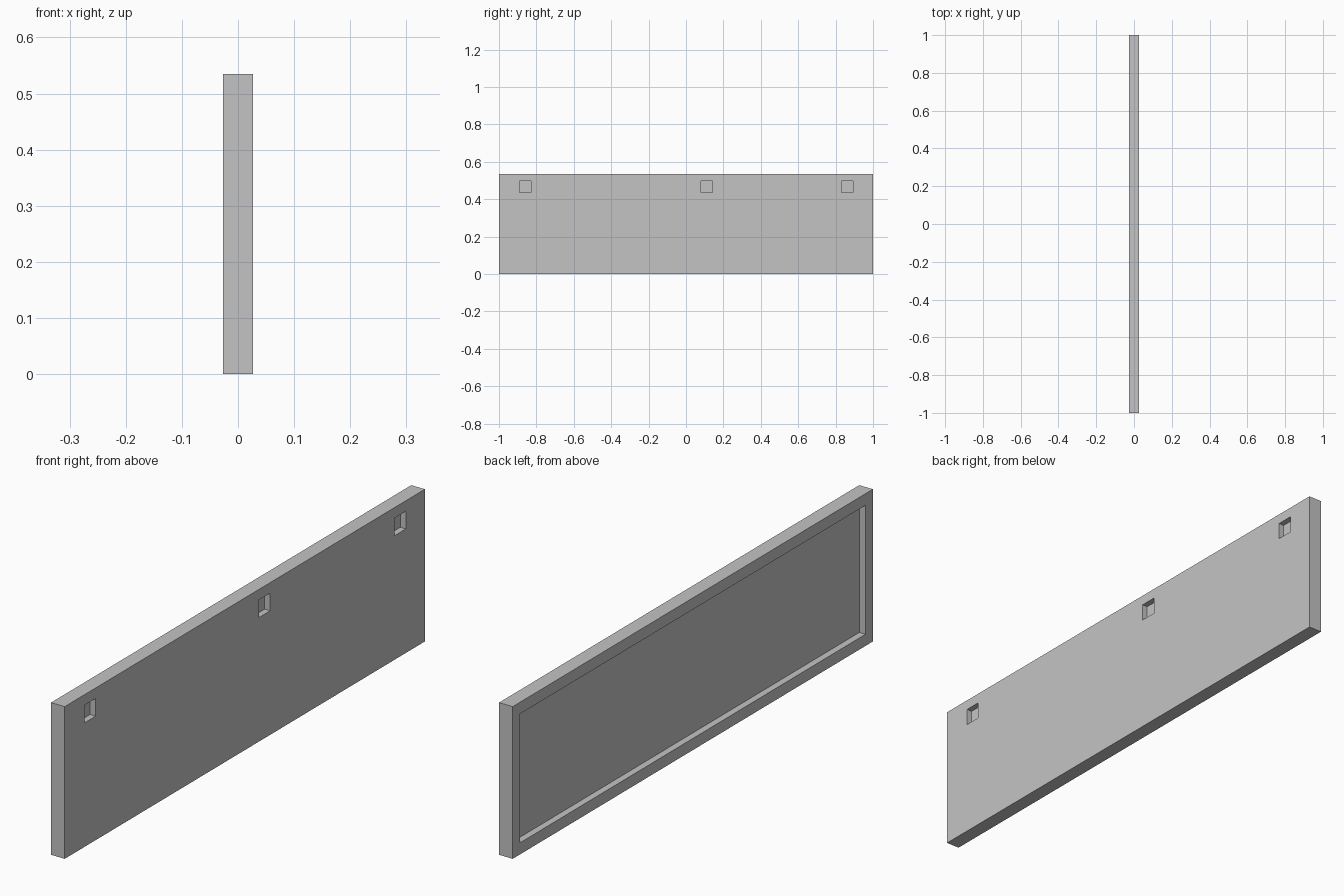
import bpy
import bmesh
from mathutils import Vector

cube = bpy.data.objects.get("Cube")
if cube:
    bpy.data.objects.remove(cube, do_unlink=True)

HALF_T, HALF_L, HEIGHT = 0.0265, 1.0, 0.535
BORDER, RECESS_DEPTH = 0.041, 0.024
SLOT_SIZE, SLOT_DEPTH, SLOT_Z = 0.062, 0.0215, 0.467
SLOT_CENTRES = (-0.859, 0.11, 0.863)
OVERLAP = 0.02

grey = bpy.data.materials.new("plain grey")
grey.use_nodes = True
grey.diffuse_color = (0.55, 0.55, 0.55, 1)
grey.node_tree.nodes["Principled BSDF"].inputs["Base Color"].default_value = grey.diffuse_color


def box(name, low, high):
    """Axis-aligned box between two corners."""
    low, high = Vector(low), Vector(high)
    bm = bmesh.new()
    bmesh.ops.create_cube(bm, size=1)
    for v in bm.verts:
        v.co = (low + high) / 2 + v.co * (high - low)
    mesh = bpy.data.meshes.new(name)
    bm.to_mesh(mesh)
    bm.free()
    mesh.materials.append(grey)
    obj = bpy.data.objects.new(name, mesh)
    bpy.context.collection.objects.link(obj)
    return obj


def carve(target, cutter):
    """Subtract a box from the target and discard it."""
    cutter.hide_render = True
    mod = target.modifiers.new("carve", 'BOOLEAN')
    mod.operation = 'DIFFERENCE'
    mod.solver = 'EXACT'
    mod.object = cutter
    bpy.context.view_layer.objects.active = target
    bpy.ops.object.modifier_apply(modifier=mod.name)
    bpy.data.objects.remove(cutter, do_unlink=True)


# Panel slab
panel = box("panel", (-HALF_T, -HALF_L, 0), (HALF_T, HALF_L, HEIGHT))

# Shallow tray leaving a raised rim on the -x side
carve(panel, box("tray_cutter",
                 (-HALF_T - OVERLAP, -HALF_L + BORDER, BORDER),
                 (-HALF_T + RECESS_DEPTH, HALF_L - BORDER, HEIGHT - BORDER)))

# Blind square slots along the top of the +x side
r = SLOT_SIZE / 2
for y in SLOT_CENTRES:
    carve(panel, box("slot_cutter",
                     (HALF_T - SLOT_DEPTH, y - r, SLOT_Z - r),
                     (HALF_T + OVERLAP, y + r, SLOT_Z + r)))
